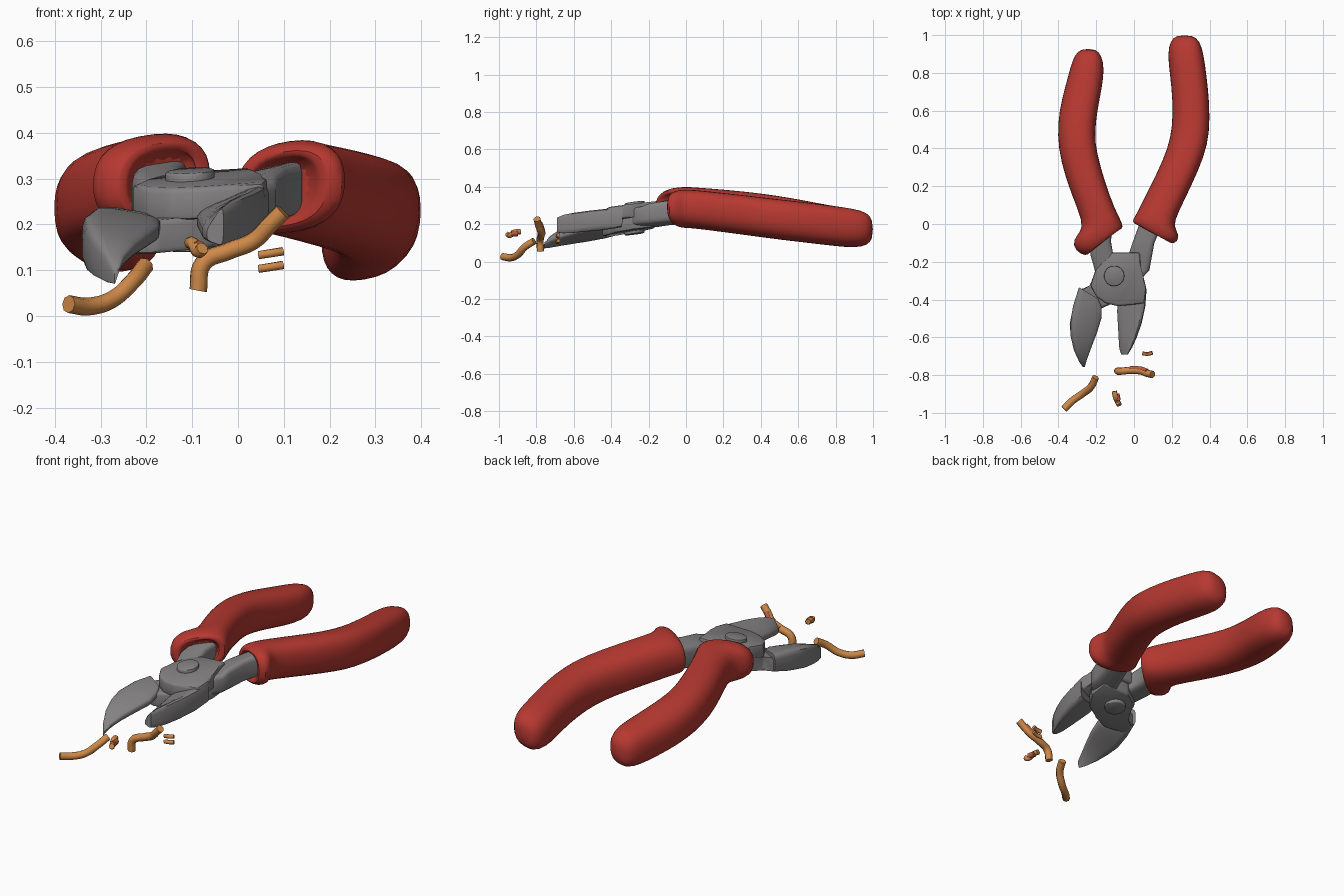
import bpy, bmesh, math
from mathutils import Vector


def material(name, rgb):
    m = bpy.data.materials.new(name)
    m.diffuse_color = (*rgb, 1)
    return m


RED = material("red_grip", (0.47, 0.040, 0.030))
STEEL = material("grey_steel", (0.23, 0.22, 0.22))
COPPER = material("copper_orange", (0.62, 0.25, 0.065))
INNER = material("copper_red", (0.50, 0.11, 0.050))


def finish(name, bm, mat, subsurf=0, angle=40):
    bmesh.ops.recalc_face_normals(bm, faces=bm.faces)
    me = bpy.data.meshes.new(name)
    bm.to_mesh(me)
    bm.free()
    ob = bpy.data.objects.new(name, me)
    bpy.context.collection.objects.link(ob)
    me.materials.append(mat)
    bpy.ops.object.select_all(action='DESELECT')
    ob.select_set(True)
    bpy.context.view_layer.objects.active = ob
    bpy.ops.object.shade_smooth_by_angle(angle=math.radians(angle))
    if subsurf:
        mod = ob.modifiers.new("round", 'SUBSURF')
        mod.levels = mod.render_levels = subsurf
    return ob


def loft(name, stations, mat, n=16, power=2.5, roll=0.0, taper=0.0, side=1, subsurf=0, angle=40):
    """Skin through sections: (left x, y, right x, y, centre z, half height).
    taper thins the section towards one side, giving a wedge."""
    bm = bmesh.new()
    rings = []
    for lx, ly, rx, ry, zc, hh in stations:
        c = Vector(((lx + rx) / 2, (ly + ry) / 2, zc))
        half = Vector(((rx - lx) / 2, (ry - ly) / 2, roll))
        ring = []
        for i in range(n):
            t = 2 * math.pi * (i + 0.5) / n
            u = math.copysign(abs(math.cos(t)) ** (2 / power), math.cos(t))
            v = math.copysign(abs(math.sin(t)) ** (2 / power), math.sin(t))
            h = hh * (1 - taper * (1 + side * u) / 2)
            ring.append(bm.verts.new(c + half * u + Vector((0, 0, h * v))))
        rings.append(ring)
    for a, b in zip(rings, rings[1:]):
        for i in range(n):
            j = (i + 1) % n
            bm.faces.new((a[i], a[j], b[j], b[i]))
    bm.faces.new(rings[0])
    bm.faces.new(rings[-1])
    return finish(name, bm, mat, subsurf, angle)


def tilt(x, y):
    """Height of the tool's sloping middle plane at the pivot."""
    return 0.235 + 0.13 * (y + 0.275) + 0.06 * (x + 0.1)


def plate(name, pts, z0, z1, mat, bevel=0.012):
    bm = bmesh.new()
    lo = [bm.verts.new((x, y, tilt(x, y) + z0)) for x, y in pts]
    hi = [bm.verts.new((x, y, tilt(x, y) + z1)) for x, y in pts]
    bm.faces.new(lo)
    top = bm.faces.new(hi)
    k = len(pts)
    for i in range(k):
        j = (i + 1) % k
        bm.faces.new((lo[i], lo[j], hi[j], hi[i]))
    bmesh.ops.bevel(bm, geom=list(bm.edges), offset=bevel, segments=2,
                    affect='EDGES', profile=0.5)
    return finish(name, bm, mat)


def wire(name, pts, r, mat, res=2):
    cu = bpy.data.curves.new(name, 'CURVE')
    cu.dimensions = '3D'
    cu.bevel_depth = r
    cu.bevel_resolution = res
    cu.use_fill_caps = True
    cu.resolution_u = 6
    sp = cu.splines.new('BEZIER')
    sp.bezier_points.add(len(pts) - 1)
    for p, co in zip(sp.bezier_points, pts):
        p.co = co
        p.handle_left_type = p.handle_right_type = 'AUTO'
    ob = bpy.data.objects.new(name, cu)
    bpy.context.collection.objects.link(ob)
    cu.materials.append(mat)
    return ob


# Rubber grips: rounded far end, bowed middle, flared collar with a recess
loft("left_grip", [
    (-.275, .928, -.205, .928, .185, .045),
    (-.315, .90, -.170, .895, .187, .085),
    (-.338, .83, -.155, .82, .193, .100),
    (-.365, .73, -.168, .72, .205, .104),
    (-.398, .60, -.193, .60, .228, .106),
    (-.408, .47, -.207, .48, .248, .106),
    (-.390, .33, -.197, .38, .265, .105),
    (-.335, .16, -.152, .22, .282, .104),
    (-.270, .01, -.100, .08, .295, .102),
    (-.285, -.045, -.073, .03, .298, .102),
    (-.328, -.085, -.058, -.005, .298, .100),
    (-.315, -.145, -.058, -.022, .297, .096),
    (-.255, -.172, -.075, -.028, .295, .085),
    (-.238, -.158, -.092, -.040, .295, .066),
    (-.235, -.100, -.092, .000, .295, .062),
], RED, roll=.012, subsurf=1, angle=60)

loft("right_grip", [
    (.225, 1.0, .310, 1.0, .172, .045),
    (.190, .97, .350, .97, .174, .088),
    (.176, .90, .370, .90, .178, .104),
    (.188, .80, .385, .79, .190, .107),
    (.203, .66, .402, .64, .208, .108),
    (.203, .52, .402, .48, .225, .108),
    (.178, .40, .375, .36, .240, .107),
    (.120, .27, .305, .20, .258, .106),
    (.050, .13, .230, .05, .275, .104),
    (.010, .05, .210, -.01, .282, .103),
    (-.008, .025, .240, -.055, .282, .102),
    (-.008, .008, .235, -.095, .280, .096),
    (.010, -.002, .195, -.108, .278, .083),
    (.025, .0, .170, -.085, .278, .066),
    (.030, .05, .170, -.03, .278, .062),
], RED, roll=.015, subsurf=1, angle=60)

# Steel shanks between grips and pivot
loft("left_shank", [
    (-.225, -.04, -.105, .03, .285, .058),
    (-.232, -.16, -.122, -.09, .268, .056),
    (-.215, -.22, -.110, -.16, .255, .052),
    (-.195, -.30, -.060, -.24, .245, .050),
], STEEL, power=5, roll=.008)
loft("right_shank", [
    (.035, .02, .140, -.03, .270, .060),
    (-.005, -.09, .108, -.10, .260, .060),
    (-.025, -.15, .090, -.20, .248, .058),
    (-.045, -.20, .082, -.245, .238, .050),
    (-.070, -.25, .040, -.29, .230, .050),
], STEEL, power=5, roll=.012)

# Crossing half-lap plates of the joint
plate("upper_joint_plate", [
    (-.232, -.325), (-.205, -.245), (-.17, -.205), (-.115, -.150), (.030, -.150),
    (.035, -.22), (.050, -.28), (.065, -.34), (.055, -.42), (-.085, -.435), (-.15, -.42), (-.20, -.385),
], -.005, .066, STEEL)
plate("lower_joint_plate", [
    (-.29, -.345), (-.225, -.335), (-.19, -.22), (-.10, -.165), (.05, -.17),
    (.045, -.28), (-.01, -.37), (-.09, -.41), (-.18, -.45), (-.30, -.42),
], -.072, .0, STEEL)

# Rivet heads on both sides of the joint
disc = [(-.105 + .054 * math.cos(i * math.pi / 12), -.275 + .054 * math.sin(i * math.pi / 12))
        for i in range(24)]
plate("rivet_top", disc, .05, .083, STEEL, .005)
plate("rivet_bottom", disc, -.088, -.06, STEEL, .005)

# Wedge-shaped cutting jaws, thin at the inner edge
loft("left_jaw", [
    (-.292, -.335, -.190, -.395, .200, .052),
    (-.322, -.43, -.170, -.445, .188, .066),
    (-.341, -.53, -.172, -.50, .172, .068),
    (-.335, -.60, -.195, -.575, .158, .064),
    (-.318, -.67, -.224, -.65, .138, .054),
    (-.290, -.73, -.250, -.72, .112, .036),
    (-.270, -.758, -.260, -.757, .090, .014),
], STEEL, power=4.5, roll=.010, taper=.72, side=1)
loft("right_jaw", [
    (-.085, -.40, .068, -.34, .228, .062),
    (-.090, -.46, .060, -.44, .217, .066),
    (-.086, -.53, .040, -.53, .208, .065),
    (-.082, -.60, .015, -.60, .200, .063),
    (-.078, -.66, -.010, -.655, .193, .058),
    (-.068, -.69, -.032, -.690, .188, .046),
], STEEL, power=4.5, roll=.010, taper=.72, side=-1)

# Loose wire cuttings in front of the jaws
wire("long_cutting", [(-.370, -.980, .026), (-.325, -.935, .021), (-.275, -.900, .036),
                      (-.228, -.862, .078), (-.203, -.812, .110)], .0195, COPPER)
path = [(-.087, -.778, .056), (-.076, -.780, .115), (-.020, -.775, .142),
        (.035, -.778, .165), (.070, -.790, .200), (.098, -.797, .228)]
wire("bent_cutting", path, .0195, COPPER)
wire("bent_cutting_stripe", [(x, y + .011, z + .006) for x, y, z in path[2:5]], .0125, INNER)
wire("curled_chip", [(-.104, -.885, .160), (-.098, -.915, .158), (-.085, -.945, .140),
                     (-.078, -.958, .148)], .014, COPPER)
wire("curled_chip_core", [(-.092, -.90, .150), (-.085, -.935, .150)], .015, INNER)
for label, z in (("upper", .137), ("lower", .107)):
    wire(label + "_chip", [(.045, -.685, z - .004), (.072, -.688, z), (.098, -.682, z + .004)],
         .010, COPPER, 1)
    wire(label + "_chip_core", [(.048, -.681, z), (.072, -.684, z + .004), (.095, -.678, z + .008)],
         .006, INNER, 1)
